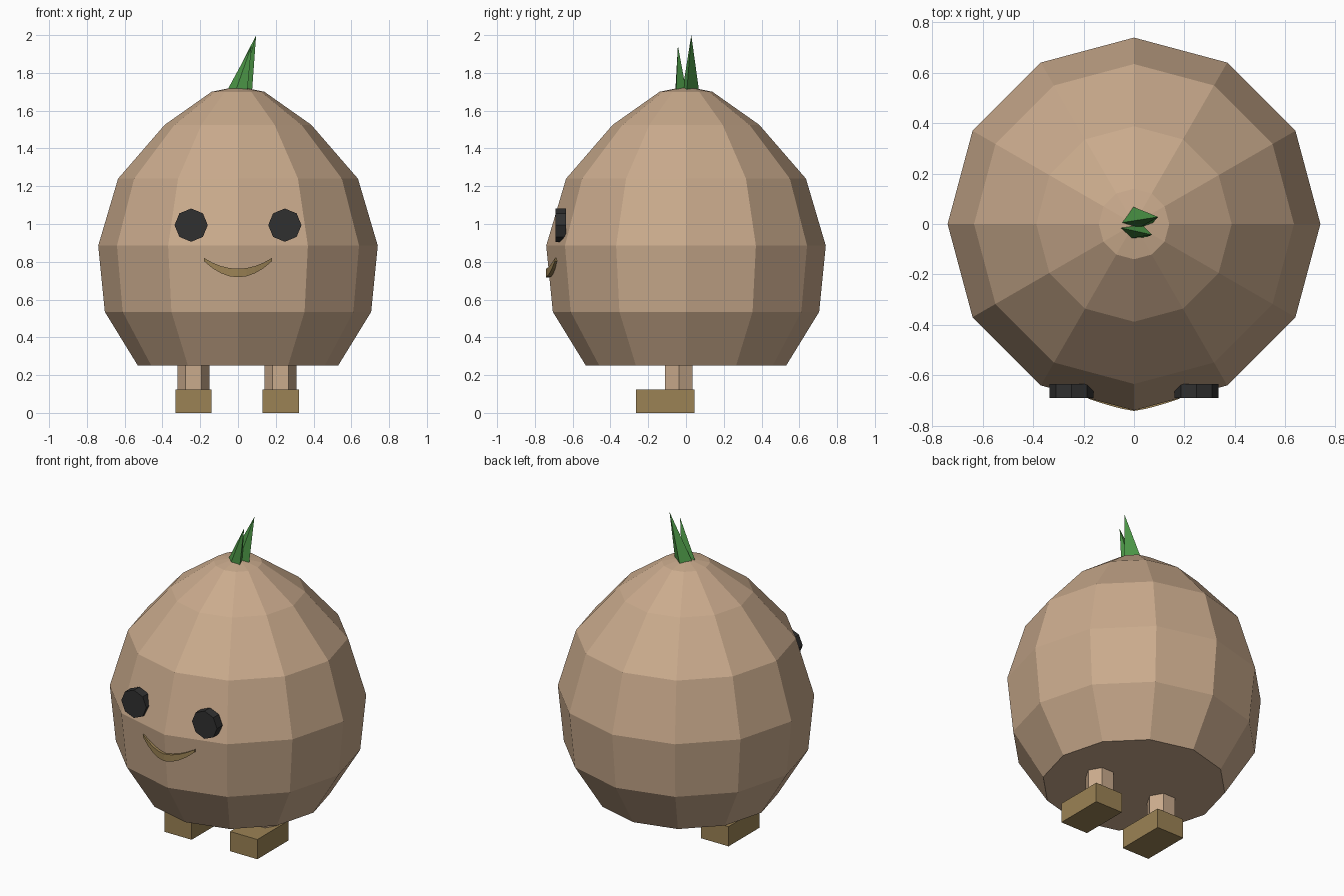
import bpy, bmesh, math
from mathutils import Matrix

if "Cube" in bpy.data.objects:
    bpy.data.objects.remove(bpy.data.objects["Cube"])


def material(name, rgb):
    m = bpy.data.materials.new(name)
    m.diffuse_color = (*rgb, 1)
    m.use_nodes = True
    m.node_tree.nodes["Principled BSDF"].inputs["Base Color"].default_value = m.diffuse_color
    return m


SKIN = material("tan skin", (0.59, 0.405, 0.265))
WOOD = material("golden brown", (0.33, 0.225, 0.09))
DARK = material("charcoal", (0.03, 0.03, 0.03))
GREEN = material("leaf green", (0.07, 0.30, 0.06))


def finish(name, bm, mat):
    bmesh.ops.recalc_face_normals(bm, faces=bm.faces)
    me = bpy.data.meshes.new(name)
    bm.to_mesh(me)
    bm.free()
    me.materials.append(mat)
    ob = bpy.data.objects.new(name, me)
    bpy.context.collection.objects.link(ob)
    return ob


def prism(name, sides, radius, depth, matrix, mat):
    bm = bmesh.new()
    bmesh.ops.create_cone(bm, cap_ends=True, segments=sides, radius1=radius,
                          radius2=radius, depth=depth, matrix=matrix)
    return finish(name, bm, mat)


# Bulb body: twelve-sided lathe with flat bottom and pointed cap
bm = bmesh.new()
N = 12
profile = [(0.53, 0.25), (0.705, 0.535), (0.74, 0.885),
           (0.635, 1.24), (0.388, 1.525), (0.14, 1.70)]
rings = [[bm.verts.new((r * math.cos(math.tau * i / N), r * math.sin(math.tau * i / N), z))
          for i in range(N)] for r, z in profile]
for a, b in zip(rings, rings[1:]):
    for i in range(N):
        j = (i + 1) % N
        bm.faces.new((a[i], a[j], b[j], b[i]))
bm.faces.new(rings[0])
apex = bm.verts.new((0, 0, 1.728))
for i in range(N):
    bm.faces.new((rings[-1][i], rings[-1][(i + 1) % N], apex))
finish("body", bm, SKIN)

# Eyes, legs and feet
for side, eye_x, leg_x in (("left", -0.248, -0.235), ("right", 0.248, 0.226)):
    prism(side + "_eye", 8, 0.088, 0.055,
          Matrix.Translation((eye_x, -0.6625, 0.994)) @ Matrix.Rotation(math.pi / 2, 4, 'X'), DARK)
    # hexagonal leg with corners pointing sideways
    leg = prism(side + "_leg", 6, 0.085, 0.16, Matrix.Identity(4), SKIN)
    corner = max(leg.data.vertices, key=lambda v: v.co.x).co
    if abs(corner.y) > 0.01:
        leg.data.transform(Matrix.Rotation(math.pi / 6, 4, 'Z'))
    leg.data.transform(Matrix.Translation((leg_x, -0.038, 0.20)))
    bm = bmesh.new()
    bmesh.ops.create_cube(bm, size=1, matrix=Matrix.Translation((leg_x, -0.11, 0.0625))
                          @ Matrix.Diagonal((0.192, 0.312, 0.125, 1)))
    finish(side + "_foot", bm, WOOD)

# Smile: crescent bent round the front of the body
bm = bmesh.new()
sections = []
S = 8
for k in range(S + 1):
    t = -1 + 2 * k / S
    x, y = 0.18 * t, -0.742 + 0.048 * abs(t) ** 1.3
    low = 0.718 + 0.085 * t * t
    high = 0.763 + 0.057 * t * t
    sections.append([bm.verts.new(p) for p in
                     ((x, y, low), (x, y, high), (x, y + 0.035, high), (x, y + 0.035, low))])
for a, b in zip(sections, sections[1:]):
    for i in range(4):
        j = (i + 1) % 4
        bm.faces.new((a[i], a[j], b[j], b[i]))
bm.faces.new(sections[0])
bm.faces.new(sections[-1])
finish("mouth", bm, WOOD)

# Sprout: two slanted spikes
spikes = {
    "tall_leaf": ([(-0.003, 0.068), (-0.05, 0.005), (0.015, -0.018), (0.075, 0.005)],
                  (0.096, 0.028, 2.0)),
    "short_leaf": ([(-0.055, -0.015), (-0.01, -0.056), (0.05, -0.052), (0.03, 0.0)],
                   (0.072, -0.043, 1.945)),
}
for name, (base, tip) in spikes.items():
    bm = bmesh.new()
    ring = [bm.verts.new((x, y, 1.712)) for x, y in base]
    top = bm.verts.new(tip)
    bm.faces.new(ring)
    for i in range(len(ring)):
        bm.faces.new((ring[i], ring[(i + 1) % len(ring)], top))
    finish(name, bm, GREEN)
